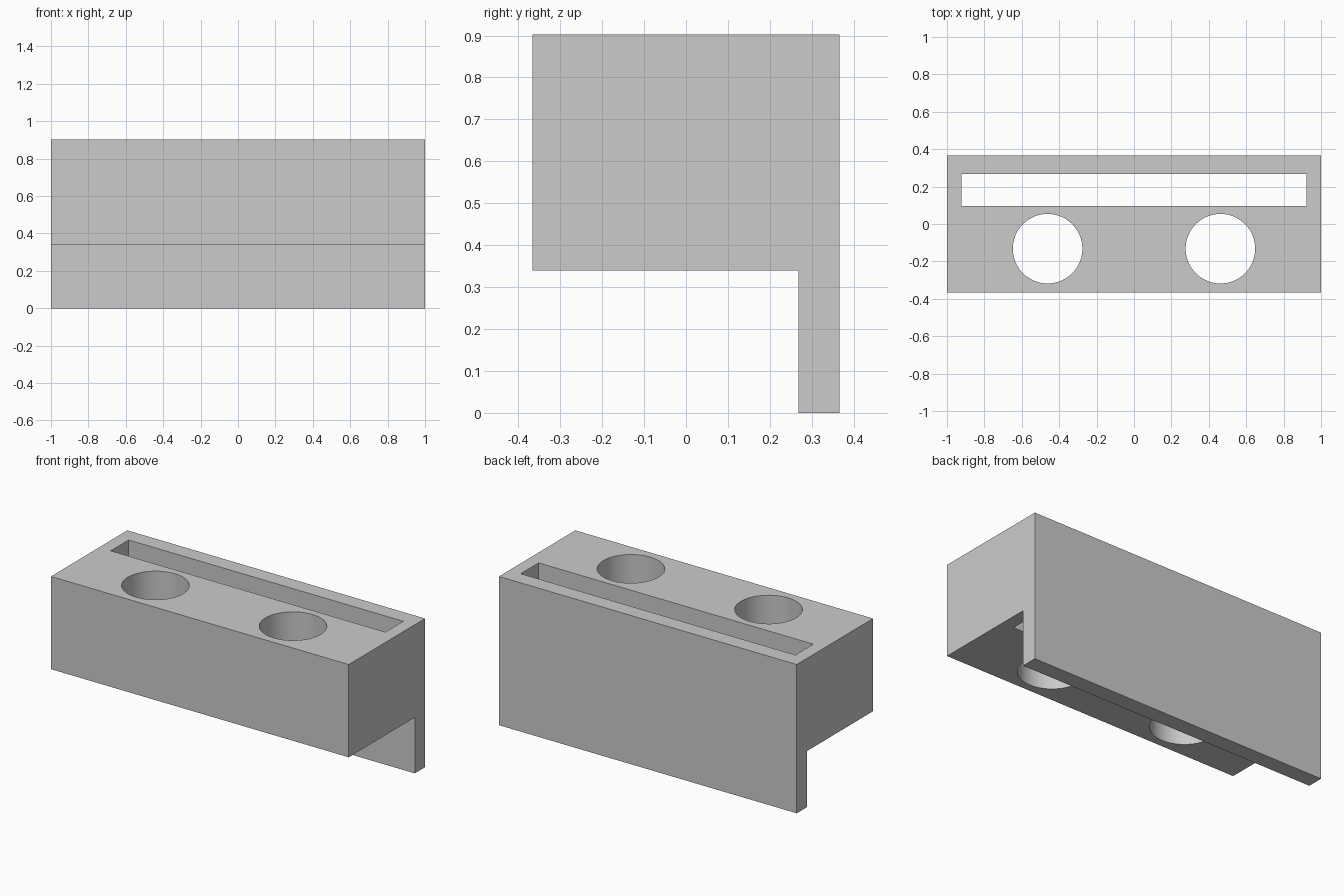
import bpy
import bmesh
import math
from mathutils import Matrix

if "Cube" in bpy.data.objects:
    bpy.data.objects.remove(bpy.data.objects["Cube"])

HALF_X, HALF_Y, TOP = 1.0, 0.366, 0.903
BLOCK_Z, FLANGE_Y = 0.34, 0.268


def add_object(name, bm):
    bmesh.ops.recalc_face_normals(bm, faces=bm.faces)
    mesh = bpy.data.meshes.new(name)
    bm.to_mesh(mesh)
    bm.free()
    obj = bpy.data.objects.new(name, mesh)
    bpy.context.collection.objects.link(obj)
    return obj


# Holder body: L-shaped side profile swept along x
profile = [(-HALF_Y, BLOCK_Z), (FLANGE_Y, BLOCK_Z), (FLANGE_Y, 0),
           (HALF_Y, 0), (HALF_Y, TOP), (-HALF_Y, TOP)]
bm = bmesh.new()
face = bm.faces.new([bm.verts.new((-HALF_X, y, z)) for y, z in profile])
swept = bmesh.ops.extrude_face_region(bm, geom=[face], use_keep_orig=True)
bmesh.ops.translate(bm, vec=(2 * HALF_X, 0, 0),
                    verts=[v for v in swept["geom"] if isinstance(v, bmesh.types.BMVert)])
body = add_object("holder_body", bm)

# Cutters: two round holes and the long slot in front of the back flange
bm = bmesh.new()
for side in (-1, 1):
    bmesh.ops.create_cone(bm, cap_ends=True, segments=64, radius1=0.186, radius2=0.186,
                          depth=1.0, matrix=Matrix.Translation((side * 0.462, -0.132, 0.7)))
slot_y0 = 0.096
bmesh.ops.create_cube(bm, size=1.0,
                      matrix=Matrix.Translation((0, (slot_y0 + FLANGE_Y) / 2, 0.7))
                      @ Matrix.Diagonal((1.845, FLANGE_Y - slot_y0, 1.0, 1)))
cutter = add_object("hole_cutter", bm)
cutter.hide_render = True

# Cut through, then smooth only the round walls
cut = body.modifiers.new("holes", "BOOLEAN")
cut.operation = "DIFFERENCE"
cut.solver = "EXACT"
cut.object = cutter
bpy.context.view_layer.objects.active = body
body.select_set(True)
bpy.ops.object.modifier_apply(modifier=cut.name)
bpy.data.objects.remove(cutter)
bpy.ops.object.shade_smooth_by_angle(angle=math.radians(30))
